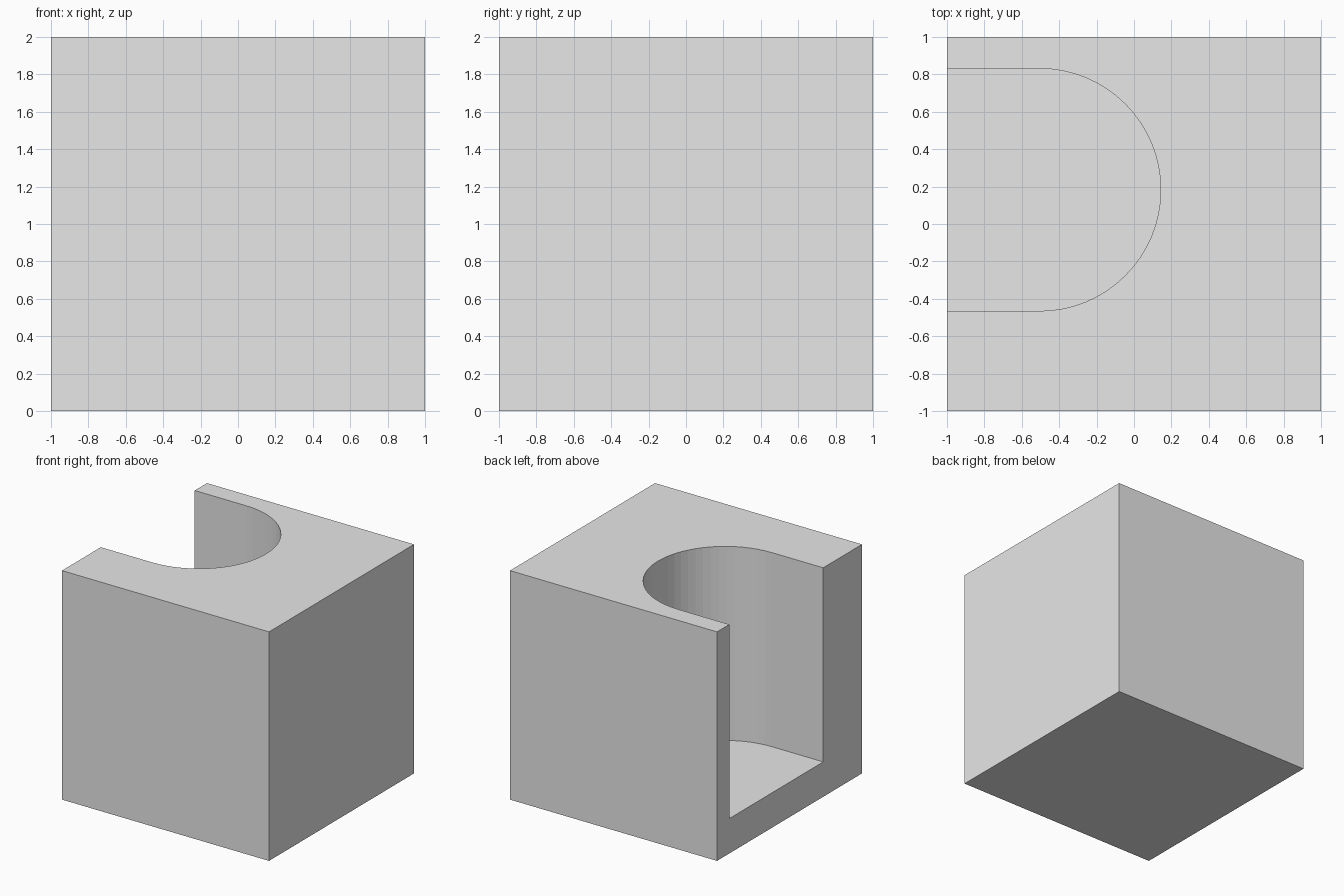
import bpy
import bmesh
from math import cos, sin, pi

default_cube = bpy.data.objects.get("Cube")
if default_cube:
    bpy.data.objects.remove(default_cube, do_unlink=True)

SIZE = 2.0
FLOOR = 0.305           # height of the slot floor
RADIUS = 0.648          # radius of the rounded slot end
CX, CY = -0.505, 0.183  # centre of the rounded slot end
SEGMENTS = 32

# Plain grey finish
grey = bpy.data.materials.new("plain grey")
colour = (0.8, 0.8, 0.8, 1.0)
grey.diffuse_color = colour
grey.use_nodes = True
grey.node_tree.nodes["Principled BSDF"].inputs["Base Color"].default_value = colour


def prism(name, outline, bottom, top):
    """Extrude a counter-clockwise outline from bottom to top."""
    bm = bmesh.new()
    base = bm.faces.new([bm.verts.new((x, y, bottom)) for x, y in outline])
    walls = bmesh.ops.extrude_face_region(bm, geom=[base], use_keep_orig=True)
    verts = [v for v in walls["geom"] if isinstance(v, bmesh.types.BMVert)]
    bmesh.ops.translate(bm, verts=verts, vec=(0, 0, top - bottom))
    bmesh.ops.recalc_face_normals(bm, faces=bm.faces)
    mesh = bpy.data.meshes.new(name)
    bm.to_mesh(mesh)
    bm.free()
    mesh.materials.append(grey)
    obj = bpy.data.objects.new(name, mesh)
    bpy.context.collection.objects.link(obj)
    return obj


# Solid cube body
h = SIZE / 2
block = prism("block", [(-h, -h), (h, -h), (h, h), (-h, h)], 0, SIZE)

# Round-ended slot, open at the top and on one side
angles = [-pi / 2 + pi * i / SEGMENTS for i in range(SEGMENTS + 1)]
arc = [(CX + RADIUS * cos(a), CY + RADIUS * sin(a)) for a in angles]
open_end = -h - 0.2
outline = [(open_end, CY - RADIUS)] + arc + [(open_end, CY + RADIUS)]
cutter = prism("slot_cutter", outline, FLOOR, SIZE + 0.2)
cutter.hide_render = True

# Cut the slot and drop the cutter
cut = block.modifiers.new("slot", "BOOLEAN")
cut.operation = "DIFFERENCE"
cut.solver = "EXACT"
cut.object = cutter
bpy.context.view_layer.objects.active = block
block.select_set(True)
bpy.ops.object.modifier_apply(modifier=cut.name)
bpy.data.objects.remove(cutter, do_unlink=True)
